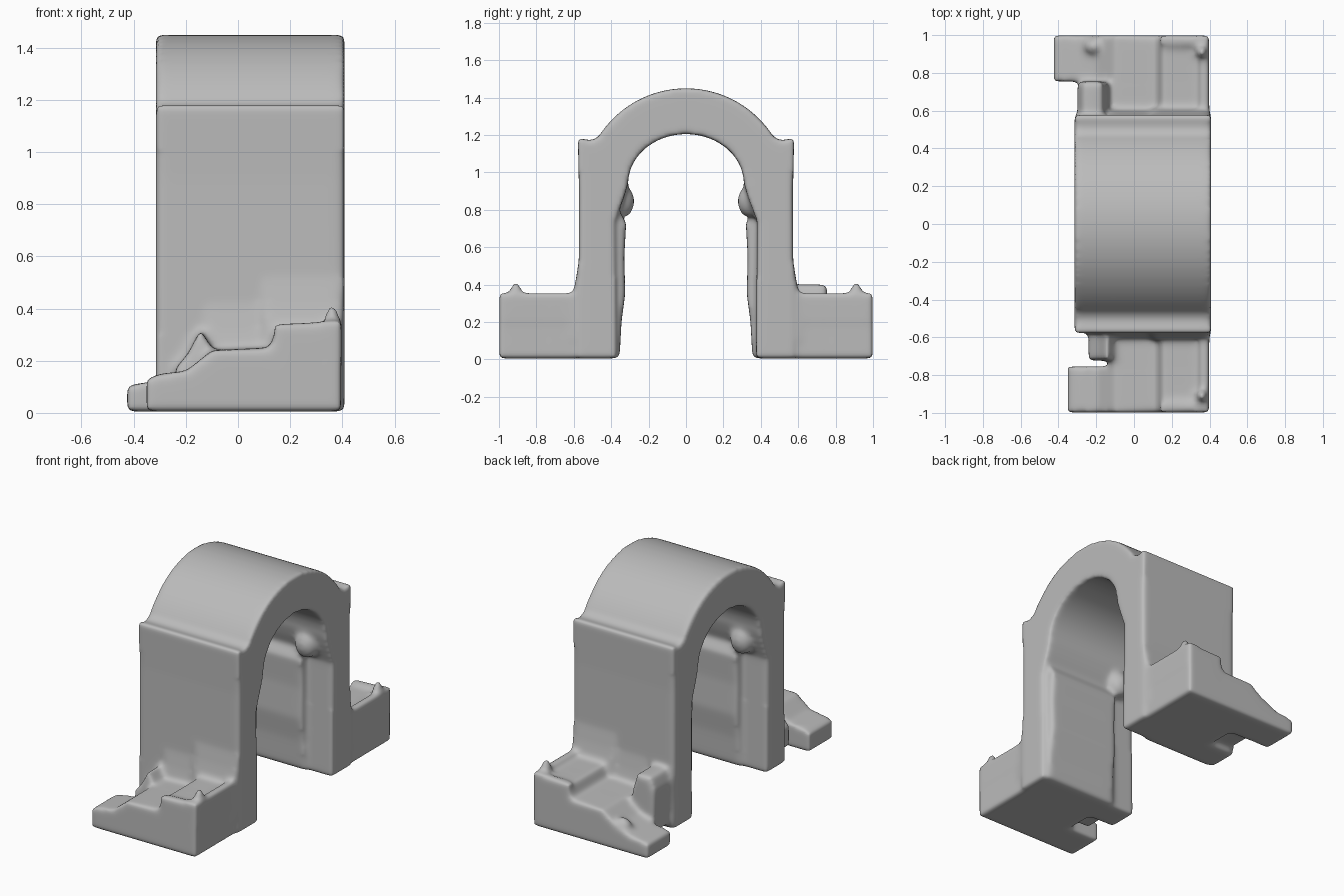
import bpy, bmesh, math
from mathutils import Vector

cube = bpy.data.objects.get("Cube")
if cube:
    bpy.data.objects.remove(cube, do_unlink=True)

stone = bpy.data.materials.new("grey_stone")
stone.use_nodes = True
GREY = (0.5, 0.5, 0.5, 1)
stone.diffuse_color = GREY
stone.node_tree.nodes["Principled BSDF"].inputs["Base Color"].default_value = GREY
parts = []


def finish(bm, name):
    mesh = bpy.data.meshes.new(name)
    bm.to_mesh(mesh)
    bm.free()
    mesh.materials.append(stone)
    obj = bpy.data.objects.new(name, mesh)
    bpy.context.collection.objects.link(obj)
    parts.append(obj)


def extrude_profile(name, points, direction):
    """Extrude a closed outline into a solid."""
    bm = bmesh.new()
    face = bm.faces.new([bm.verts.new(p) for p in points])
    res = bmesh.ops.extrude_face_region(bm, geom=[face], use_keep_orig=True)
    moved = [g for g in res["geom"] if isinstance(g, bmesh.types.BMVert)]
    bmesh.ops.translate(bm, verts=moved, vec=direction)
    bmesh.ops.triangulate(bm, faces=bm.faces)
    bmesh.ops.recalc_face_normals(bm, faces=bm.faces)
    finish(bm, name)


def along_x(name, outline, x0, x1, s=1):
    """Side outline (y, z) swept between two x positions."""
    extrude_profile(name, [(x0, s * y, z) for y, z in outline], Vector((x1 - x0, 0, 0)))


def along_y(name, outline, y0, y1, s=1):
    """Front outline (x, z) swept between two y positions."""
    extrude_profile(name, [(x, s * y0, z) for x, z in outline],
                    Vector((0, s * (y1 - y0), 0)))


def blob(name, centre, size):
    bm = bmesh.new()
    bmesh.ops.create_uvsphere(bm, u_segments=20, v_segments=12, radius=1)
    bmesh.ops.scale(bm, verts=bm.verts, vec=size)
    bmesh.ops.translate(bm, verts=bm.verts, vec=centre)
    finish(bm, name)


# Arch with both legs: half outline, mirrored across the middle
R = 0.551
outer = []
for i in range(13):
    y = 0.47 * math.sin(i / 12 * math.pi / 2)
    outer.append((y, 1.45 - R + math.sqrt(R * R - y * y)))
outer += [(0.51, 1.17), (0.578, 1.185), (0.572, 0.9), (0.575, 0.005)]
inner = [(0.375, 0.005), (0.38, 0.74), (0.33, 0.87)]
inner += [(0.31 * math.cos(a), 0.94 + 0.265 * math.sin(a))
          for a in (i / 14 * math.pi / 2 for i in range(15))]
loop = outer + inner + [(-y, z) for y, z in reversed(outer[1:] + inner[:-1])]
along_x("arch_and_legs", loop, -0.315, 0.408)

# Side outlines shared by both legs
joint = [(0.5, 0.1), (0.62, 0.1), (0.61, 0.33), (0.59, 0.42), (0.57, 0.55), (0.5, 0.55)]
joint_low = [(y, z - 0.1) for y, z in joint[2:]]
pad = [(0.45, 0.01), (0.355, 0.01), (0.345, 0.2), (0.325, 0.35), (0.33, 0.55),
       (0.32, 0.73), (0.37, 0.82), (0.45, 0.82)]
MID = 0.045

for label, s, left_end, low in (("front", -1, -0.35, 0.13), ("back", 1, -0.425, 0.105)):
    # Foot: stepped outline along x, thin towards the right end
    outline = [(left_end, 0.005), (left_end, low), (-0.3, low + 0.02), (-0.2, 0.16),
               (-0.1, 0.24), (0.12, 0.25), (0.15, 0.325), (0.395, 0.325), (0.395, 0.005)]
    along_y(label + "_foot_outer", outline, 0.998, 0.755, s)
    root = [(-0.13, 0.005), (-0.13, 0.21)] + outline[4:]
    along_y(label + "_foot_root", root, 0.95, 0.5, s)
    # Raised rim around the dished high end
    along_y(label + "_foot_rim_end", [(0.14, 0.2), (0.14, 0.34), (0.395, 0.355), (0.395, 0.2)],
            0.998, 0.945, s)
    along_y(label + "_foot_rim_side", [(0.35, 0.2), (0.35, 0.355), (0.398, 0.355), (0.398, 0.2)],
            0.998, 0.55, s)
    blob(label + "_foot_crest", (0.36, s * 0.91, 0.35), (0.03, 0.035, 0.065))
    # Sloped joint between foot and leg
    along_x(label + "_foot_joint", joint, 0.1, 0.4, s)
    along_x(label + "_foot_joint_low", joint_low, -0.12, 0.11, s)
    # Swollen pad and boss on the inside of the leg, turned about the middle
    along_x(label + "_leg_inner_pad", pad, MID + s * 0.18, MID - s * 0.33, s)
    blob(label + "_leg_inner_boss", (MID + s * 0.21, s * 0.335, 0.845),
         (0.075, 0.06, 0.085))

# Worn stumps beside the low ends of the feet
along_y("back_stump", [(-0.29, 0.04), (-0.3, 0.32), (-0.27, 0.4), (-0.17, 0.4),
                       (-0.14, 0.3), (-0.11, 0.04)], 0.56, 0.755)
blob("back_foot_bump", (-0.21, 0.94, 0.15), (0.055, 0.045, 0.05))
along_y("front_stump", [(-0.24, 0.04), (-0.24, 0.17), (-0.19, 0.23), (-0.145, 0.32),
                        (-0.1, 0.25), (-0.1, 0.04)], 0.56, 0.72, -1)

# Fuse the parts into one weathered body with soft edges
bpy.ops.object.select_all(action='DESELECT')
for part in parts:
    part.select_set(True)
body = parts[0]
bpy.context.view_layer.objects.active = body
bpy.ops.object.join()
body.name = "weathered_archway"
fuse = body.modifiers.new("fuse", 'REMESH')
fuse.mode = 'VOXEL'
fuse.voxel_size = 0.014
soften = body.modifiers.new("soften", 'SMOOTH')
soften.factor = 0.5
soften.iterations = 14
for name in ("fuse", "soften"):
    bpy.ops.object.modifier_apply(modifier=name)
bpy.ops.object.shade_smooth_by_angle(angle=math.radians(60))
